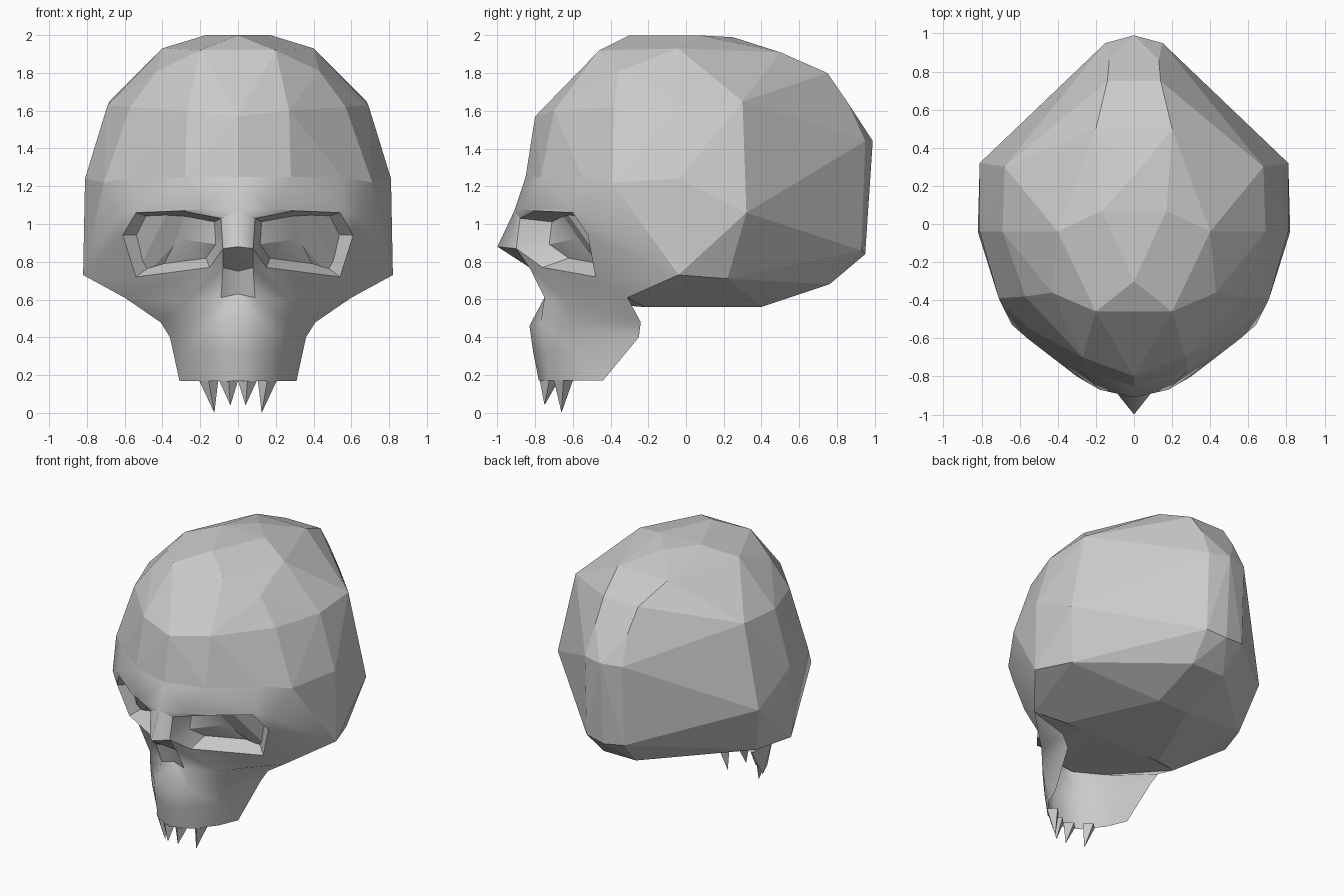
import bpy, bmesh
from mathutils import Vector

if "Cube" in bpy.data.objects:
    bpy.data.objects.remove(bpy.data.objects["Cube"])


def finish(bm, name, mirror=False):
    mesh = bpy.data.meshes.new(name)
    bm.to_mesh(mesh)
    bm.free()
    obj = bpy.data.objects.new(name, mesh)
    bpy.context.collection.objects.link(obj)
    if mirror:
        mod = obj.modifiers.new("mirror", 'MIRROR')
        mod.use_clip = True
        mod.merge_threshold = 0.001
    return obj


# Cranium: convex hull of mirrored bands
crown = [(0, -.3, 2), (.17, .07, 2), (0, .25, 1.99), (.2, -.46, 1.92), (.4, -.04, 1.93),
         (.43, -.36, 1.81), (.2, .5, 1.91), (.14, .75, 1.8)]
upper = [(0, -.8, 1.57), (.27, -.7, 1.6), (.57, -.38, 1.62), (.69, -.04, 1.63),
         (.68, .3, 1.65), (.13, .86, 1.64)]
middle = [(0, -.85, 1.25), (.28, -.77, 1.25), (.55, -.55, 1.25), (.71, -.39, 1.22),
          (.81, -.04, 1.24), (.81, .32, 1.06), (.15, .95, 1.44), (0, .99, 1.44)]
lower = [(.82, -.04, .73), (.72, .22, .71), (.15, .93, .86), (0, .95, .84), (.13, .76, .68),
         (.6, -.31, .61), (.4, -.22, .56), (.12, .4, .56)]
bm = bmesh.new()
for x, y, z in crown + upper + middle + lower:
    bm.verts.new((x, y, z))
    if x > 0:
        bm.verts.new((-x, y, z))
bmesh.ops.convex_hull(bm, input=bm.verts[:])
bmesh.ops.delete(bm, geom=[v for v in bm.verts if not v.link_faces], context='VERTS')
bmesh.ops.dissolve_limit(bm, angle_limit=0.05, verts=bm.verts[:], edges=bm.edges[:])
bmesh.ops.recalc_face_normals(bm, faces=bm.faces[:])
finish(bm, "cranium")

# Face: one half built from strips, then mirrored
bm = bmesh.new()


def points(*cos):
    return [bm.verts.new(c) for c in cos]


def face(*verts):
    return bm.faces.new(verts)


def strip(r0, r1):
    for i in range(len(r0) - 1):
        face(r0[i], r0[i + 1], r1[i + 1], r1[i])


# Brow
hair = points((0, -.85, 1.25), (.28, -.77, 1.25), (.55, -.55, 1.25), (.71, -.39, 1.22))
brow = points((0, -.91, 1.07), (.18, -.87, 1.08), (.56, -.6, 1.08), (.64, -.53, 1.04))
strip(hair, brow)

# Eye socket rim, walls and back
rim = points((.09, -.88, 1.03), (.3, -.8, 1.07), (.54, -.6, 1.06), (.61, -.52, .94),
             (.54, -.48, .72), (.15, -.76, .77), (.08, -.9, .87))
a, b, c, d, e, f, g = rim
mid = Vector((.34, -.69, .92))
inner = points(*[mid + (v.co - mid) * .74 + Vector((-.03, .12, .01)) for v in rim])
strip(rim + [a], inner + [inner[0]])
centre, = points(mid + Vector((-.03, .11, 0)))
for i in range(7):
    face(inner[i], inner[(i + 1) % 7], centre)
face(brow[0], brow[1], a)
face(brow[1], b, a)
face(brow[1], brow[2], c, b)
face(brow[2], brow[3], d, c)

# Nose bridge and hollow below it
tip, nasal, side = points((0, -1, .88), (0, -.74, .75), (.08, -.83, .77))
face(brow[0], a, g, tip)
face(tip, g, side, nasal)
face(g, f, side)

# Temple and cheek bone
jowl, = points((.82, -.04, .73))
face(brow[3], hair[3], jowl)
face(d, brow[3], jowl)
face(e, d, jowl)

# Upper jaw rows
rows = [[nasal, side, f, e],
        points((0, -.74, .63), (.09, -.75, .61), (.27, -.63, .59), (.6, -.31, .61)),
        points((0, -.83, .46), (.14, -.77, .48), (.28, -.61, .46), (.41, -.24, .48)),
        points((0, -.81, .32), (.15, -.74, .33), (.28, -.59, .33), (.36, -.25, .4)),
        points((0, -.78, .17), (.14, -.72, .17), (.25, -.58, .17), (.31, -.44, .17))]
for r0, r1 in zip(rows, rows[1:]):
    strip(r0, r1)
face(e, jowl, rows[1][3])
bmesh.ops.recalc_face_normals(bm, faces=bm.faces[:])
bm.faces.ensure_lookup_table()
bm.normal_update()
if bm.faces[0].normal.y > 0:
    bmesh.ops.reverse_faces(bm, faces=bm.faces[:])
obj = finish(bm, "face", mirror=True)
bpy.context.view_layer.objects.active = obj
obj.select_set(True)
bpy.ops.object.shade_smooth_by_angle(angle=0.6)

# Skull base under the face
bm = bmesh.new()
front = points((0, -.73, .6), (.09, -.74, .6), (.27, -.62, .59), (.6, -.31, .61))
back = points((0, -.22, .56), (.13, -.22, .56), (.27, -.22, .56), (.4, -.22, .56))
strip(back, front)
bmesh.ops.recalc_face_normals(bm, faces=bm.faces[:])
bm.faces.ensure_lookup_table()
if bm.faces[0].normal.z > 0:
    bmesh.ops.reverse_faces(bm, faces=bm.faces[:])
finish(bm, "skull_base", mirror=True)

# Teeth: four-sided spikes
for name, base, end in (("front_tooth", (.05, -.725, .17), (.04, -.75, .04)),
                        ("canine_tooth", (.155, -.65, .17), (.125, -.66, 0))):
    bm = bmesh.new()
    x, y, z = base
    ring = points(*[(x + .05 * i, y + .05 * j, z) for i, j in ((1, 0), (0, 1), (-1, 0), (0, -1))])
    top, = points(end)
    face(*ring)
    for i in range(4):
        face(ring[i], ring[(i + 1) % 4], top)
    bmesh.ops.recalc_face_normals(bm, faces=bm.faces[:])
    finish(bm, name, mirror=True).modifiers[0].use_mirror_merge = False
